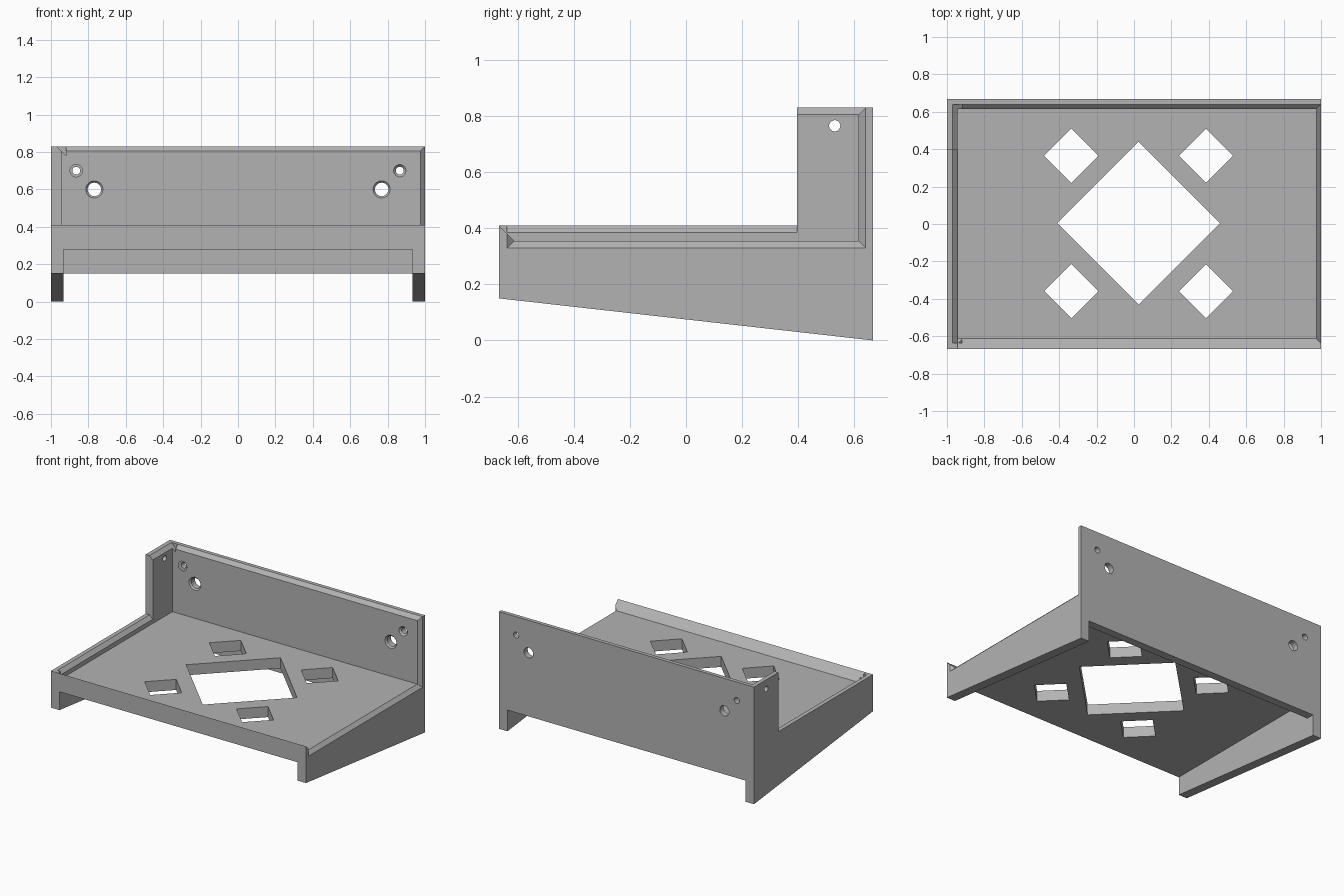
import bpy
import bmesh
import math
from mathutils import Vector, Matrix

cube = bpy.data.objects.get("Cube")
if cube:
    bpy.data.objects.remove(cube, do_unlink=True)

GREY = (0.45, 0.45, 0.45, 1)
grey = bpy.data.materials.new("plain grey")
grey.use_nodes = True
grey.diffuse_color = GREY
for node in grey.node_tree.nodes:
    if node.type == "BSDF_PRINCIPLED":
        node.inputs["Base Color"].default_value = GREY

# Overall dimensions
D = 0.667            # half depth
LOW, TALL = 0.41, 0.83
FLOOR, UNDER = 0.355, 0.28
LIP, BACK = -0.612, 0.615
WALL, BEV = -0.945, 0.025


def make_object(name, bm):
    bmesh.ops.recalc_face_normals(bm, faces=bm.faces)
    mesh = bpy.data.meshes.new(name)
    bm.to_mesh(mesh)
    bm.free()
    mesh.materials.append(grey)
    ob = bpy.data.objects.new(name, mesh)
    bpy.context.collection.objects.link(ob)
    return ob


def prism(name, profile, axis, start, end):
    """Extrude a 2D profile along x (profile is y,z), y (x,z) or z (x,y)."""
    bm = bmesh.new()
    verts = []
    for u, v in profile:
        co = [u, v]
        co.insert(axis, start)
        verts.append(bm.verts.new(co))
    face = bm.faces.new(verts)
    out = bmesh.ops.extrude_face_region(bm, geom=[face])
    move = Vector((0, 0, 0))
    move[axis] = end - start
    moved = [g for g in out["geom"] if isinstance(g, bmesh.types.BMVert)]
    bmesh.ops.translate(bm, verts=moved, vec=move)
    return make_object(name, bm)


def rect(a, b, c, d):
    return [(a, c), (b, c), (b, d), (a, d)]


def diamond(x, y, r):
    return [(x + r, y), (x, y + r), (x - r, y), (x, y - r)]


def cone(name, center, axis, r1, r2, depth):
    """Cone or cylinder whose r1 end points towards minus the axis."""
    bm = bmesh.new()
    turn = Matrix.Rotation(math.radians(90), 4, "Y" if axis == 0 else "X")
    if axis == 1:
        turn = Matrix.Rotation(math.radians(-90), 4, "X")
    bmesh.ops.create_cone(bm, cap_ends=True, segments=32, radius1=r1, radius2=r2,
                          depth=depth, matrix=Matrix.Translation(center) @ turn)
    return make_object(name, bm)


def cut(body, cutter):
    cutter.hide_render = True
    mod = body.modifiers.new("cut", "BOOLEAN")
    mod.operation = "DIFFERENCE"
    mod.solver = "EXACT"
    mod.object = cutter
    bpy.context.view_layer.objects.active = body
    bpy.ops.object.modifier_apply(modifier=mod.name)
    bpy.data.objects.remove(cutter, do_unlink=True)


# Body: stepped side outline with a sloping underside
tray = prism("angled_tray",
             [(-D, 0.15), (D, 0), (D, TALL), (0.395, TALL), (0.395, LOW), (-D, LOW)],
             0, -1, 1)

# Inner pocket, open on the left side, with a sloping front lip
rise = 1.0 - FLOOR
cut(tray, prism("pocket", [(LIP, FLOOR), (BACK, FLOOR), (BACK, TALL - BEV),
                           (BACK + 2 * BEV, TALL + BEV), (BACK + 2 * BEV, 1),
                           (LIP - rise, 1)], 0, WALL, 1.2))

# Flared edge around the open side
bm = bmesh.new()
for x, grow in ((1 - BEV, 0), (1 + BEV, 2 * BEV)):
    for y in (LIP - grow, BACK + grow):
        for z in (FLOOR - grow, 1):
            bm.verts.new((x, y, z))
bmesh.ops.convex_hull(bm, input=bm.verts)
cut(tray, make_object("side_flare", bm))

# Bevels on the inner top edge of the right wall and its tall wing
for top, y0, y1 in ((LOW, LIP - BEV, 0.395), (TALL, 0.3, BACK + BEV)):
    cut(tray, prism("wall_bevel", [(WALL - 2 * BEV, top + BEV), (WALL + BEV, top + BEV),
                                   (WALL + BEV, top - 2 * BEV)], 1, y0, y1))

# Underside hollow between the legs, open to the front, and the back notch
cut(tray, prism("underside_hollow", rect(-0.933, 0.933, -0.2, UNDER), 1, -1, 0.61))
cut(tray, prism("back_notch", rect(-0.933, 0.933, -0.2, 0.15), 1, 0.5, 1))

# Diamond openings in the floor
cut(tray, prism("main_opening", diamond(0.025, 0.005, 0.435), 2, 0, 0.6))
for sx in (-1, 1):
    for sy in (-1, 1):
        cut(tray, prism("small_opening",
                        diamond(0.025 + 0.36 * sx, 0.003 + 0.362 * sy, 0.145), 2, 0, 0.6))

# Countersunk screw holes through the back wall
for sx in (-1, 1):
    for x, z, r, rim in ((0.865, 0.70, 0.021, 0.033), (0.768, 0.60, 0.036, 0.046)):
        cut(tray, cone("screw_hole", (sx * x, D, z), 1, r, r, 0.4))
        flare = rim - r
        cut(tray, cone("countersink", (sx * x, BACK, z), 1, rim + flare, r, 2 * flare))

# Hole through the wing
cut(tray, cone("wing_hole", (-1, 0.53, 0.765), 0, 0.02, 0.02, 0.4))
